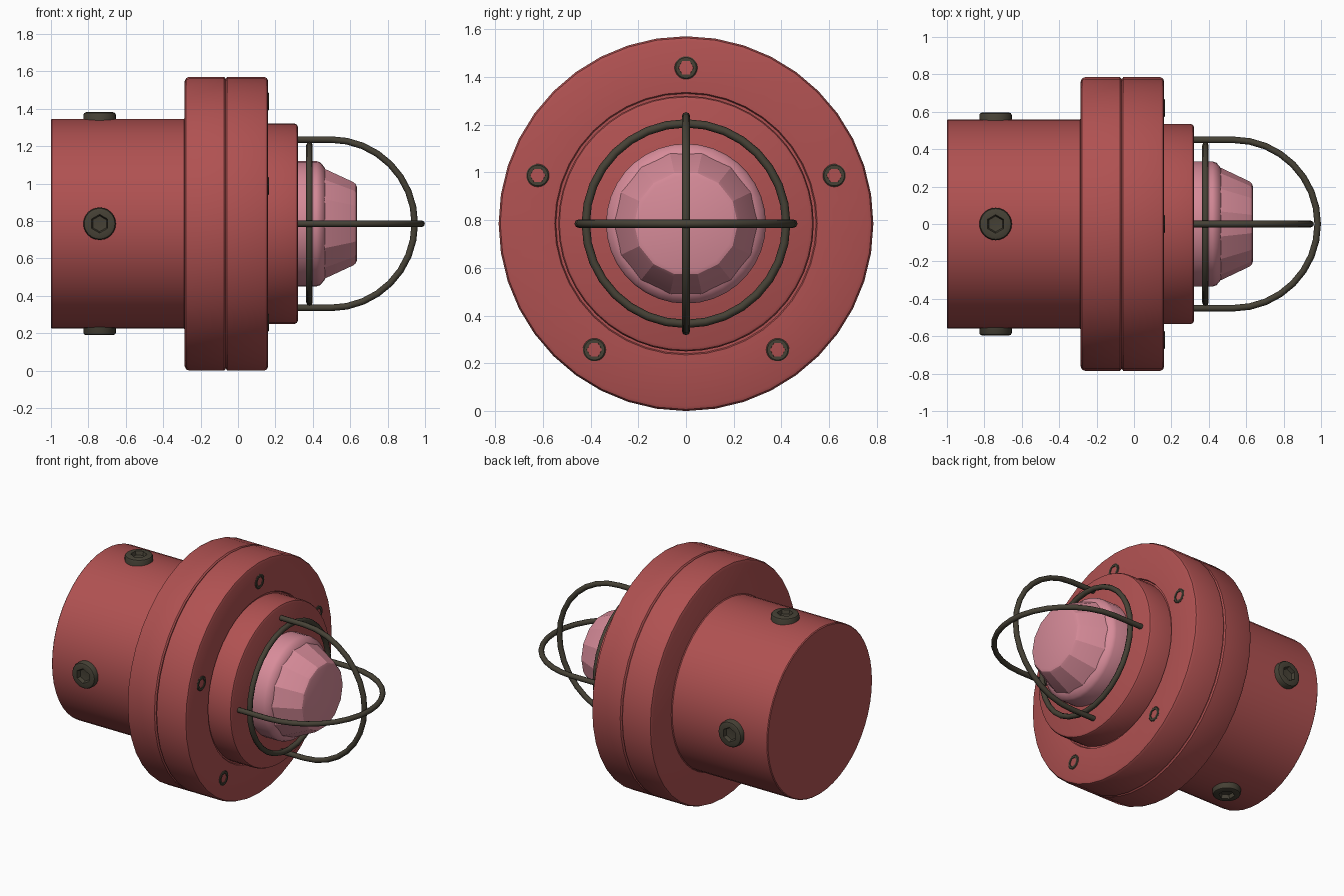
import bpy, bmesh, math
from mathutils import Matrix, Vector

if "Cube" in bpy.data.objects:
    bpy.data.objects.remove(bpy.data.objects["Cube"])

AXIS_Z = 0.785


def material(name, rgb):
    m = bpy.data.materials.new(name)
    m.diffuse_color = (*rgb, 1)
    m.use_nodes = True
    m.node_tree.nodes["Principled BSDF"].inputs["Base Color"].default_value = m.diffuse_color
    return m


RED = material("red paint", (0.434, 0.083, 0.083))
PINK = material("pink glass", (0.68, 0.26, 0.32))
DARK = material("dark metal", (0.061, 0.053, 0.036))


def lathe(name, profile, segs, mat, matrix=Matrix(), angle=30):
    """Revolve (x, radius[, hex]) points about the X axis; hex points form a hexagon."""
    bm = bmesh.new()
    rings = []
    for p in profile:
        x, r = p[0], p[1]
        if r == 0:
            rings.append([bm.verts.new((x, 0, 0))])
            continue
        ring = []
        for i in range(segs):
            a = 2 * math.pi * i / segs
            k = 1
            if len(p) > 2:
                k = math.cos(math.pi / 6) / math.cos(a % (math.pi / 3) - math.pi / 6)
            ring.append(bm.verts.new((x, r * k * math.cos(a), r * k * math.sin(a))))
        rings.append(ring)
    for a, b in zip(rings, rings[1:]):
        for i in range(segs):
            j = (i + 1) % segs
            if len(a) == 1:
                bm.faces.new((a[0], b[i], b[j]))
            elif len(b) == 1:
                bm.faces.new((a[i], b[0], a[j]))
            else:
                bm.faces.new((a[i], b[i], b[j], a[j]))
    bmesh.ops.recalc_face_normals(bm, faces=bm.faces)
    me = bpy.data.meshes.new(name)
    bm.to_mesh(me)
    bm.free()
    ob = bpy.data.objects.new(name, me)
    bpy.context.collection.objects.link(ob)
    me.materials.append(mat)
    ob.matrix_world = Matrix.Translation((0, 0, AXIS_Z)) @ matrix
    bpy.ops.object.select_all(action='DESELECT')
    ob.select_set(True)
    bpy.context.view_layer.objects.active = ob
    bpy.ops.object.shade_smooth_by_angle(angle=math.radians(angle))
    return ob


def wire(name, points, closed=False):
    """Round metal wire along a list of points."""
    cu = bpy.data.curves.new(name, 'CURVE')
    cu.dimensions = '3D'
    cu.bevel_depth = 0.0175
    cu.bevel_resolution = 2
    cu.use_fill_caps = True
    sp = cu.splines.new('POLY')
    sp.points.add(len(points) - 1)
    for q, p in zip(sp.points, points):
        q.co = (*p, 1)
    sp.use_cyclic_u = closed
    sp.use_smooth = True
    ob = bpy.data.objects.new(name, cu)
    bpy.context.collection.objects.link(ob)
    cu.materials.append(DARK)
    ob.location.z = AXIS_Z


# Housing: rear barrel, double flange with seam, front collar
lathe("rear_barrel", [(-1, 0), (-1, 0.555), (-0.995, 0.56), (-0.29, 0.56),
                      (-0.28, 0.57), (-0.27, 0.57), (-0.27, 0)], 48, RED)
lathe("rear_flange", [(-0.285, 0), (-0.285, 0.762), (-0.278, 0.778), (-0.262, 0.785),
                      (-0.075, 0.785), (-0.067, 0.777), (-0.067, 0)], 40, RED)
lathe("front_flange", [(-0.067, 0), (-0.067, 0.772), (-0.058, 0.785), (0.14, 0.785),
                       (0.155, 0.778), (0.161, 0.764), (0.161, 0.55), (0.15, 0.545),
                       (0.15, 0)], 40, RED)
lathe("front_collar", [(0.14, 0), (0.14, 0.535), (0.305, 0.535), (0.315, 0.53),
                       (0.321, 0.518), (0.321, 0)], 48, RED)

# Lens: round base and faceted tapering dome
lathe("lens_base", [(0.31, 0), (0.31, 0.335), (0.42, 0.335), (0.44, 0.328),
                    (0.46, 0.305), (0.475, 0.275), (0.475, 0)], 36, PINK, angle=40)
lathe("lens_dome", [(0.43, 0), (0.43, 0.315), (0.47, 0.298), (0.615, 0.229),
                    (0.63, 0.217), (0.636, 0.2), (0.636, 0)], 14, PINK, angle=20)

# Wire guard: two crossing hoops and one ring
for name, direction, bend in (("upright_guard_hoop", Vector((0, 0, 1)), 0.495),
                              ("level_guard_hoop", Vector((0, 1, 0)), 0.532)):
    pts = [Vector((0.3, 0, 0)) + 0.45 * direction]
    for i in range(17):
        a = math.pi * i / 16
        pts.append(Vector((bend + 0.45 * math.sin(a), 0, 0)) + 0.45 * math.cos(a) * direction)
    pts.append(Vector((0.3, 0, 0)) - 0.45 * direction)
    wire(name, pts)
wire("guard_ring", [(0.382, 0.42 * math.cos(math.pi * i / 16), 0.42 * math.sin(math.pi * i / 16))
                    for i in range(32)], True)

# Four threaded plugs around the barrel, with hexagonal sockets
for i in range(4):
    turn = Matrix.Rotation(i * math.pi / 2, 4, 'X') @ Matrix.Rotation(-math.pi / 2, 4, 'Y')
    lathe("barrel_plug", [(0.5, 0), (0.5, 0.087), (0.583, 0.087), (0.592, 0.082),
                          (0.596, 0.072), (0.596, 0.05, True), (0.572, 0.042, True),
                          (0.568, 0)], 24, DARK,
          Matrix.Translation((-0.74, 0, 0)) @ turn)

# Five socket bolts on the flange face
for i in range(5):
    a = math.pi / 2 + i * 2 * math.pi / 5
    lathe("flange_bolt", [(0.12, 0), (0.12, 0.048), (0.162, 0.048), (0.166, 0.043),
                          (0.166, 0.032, True), (0.145, 0.03, True), (0.145, 0)], 24, DARK,
          Matrix.Translation((0, 0.653 * math.cos(a), 0.653 * math.sin(a))))
